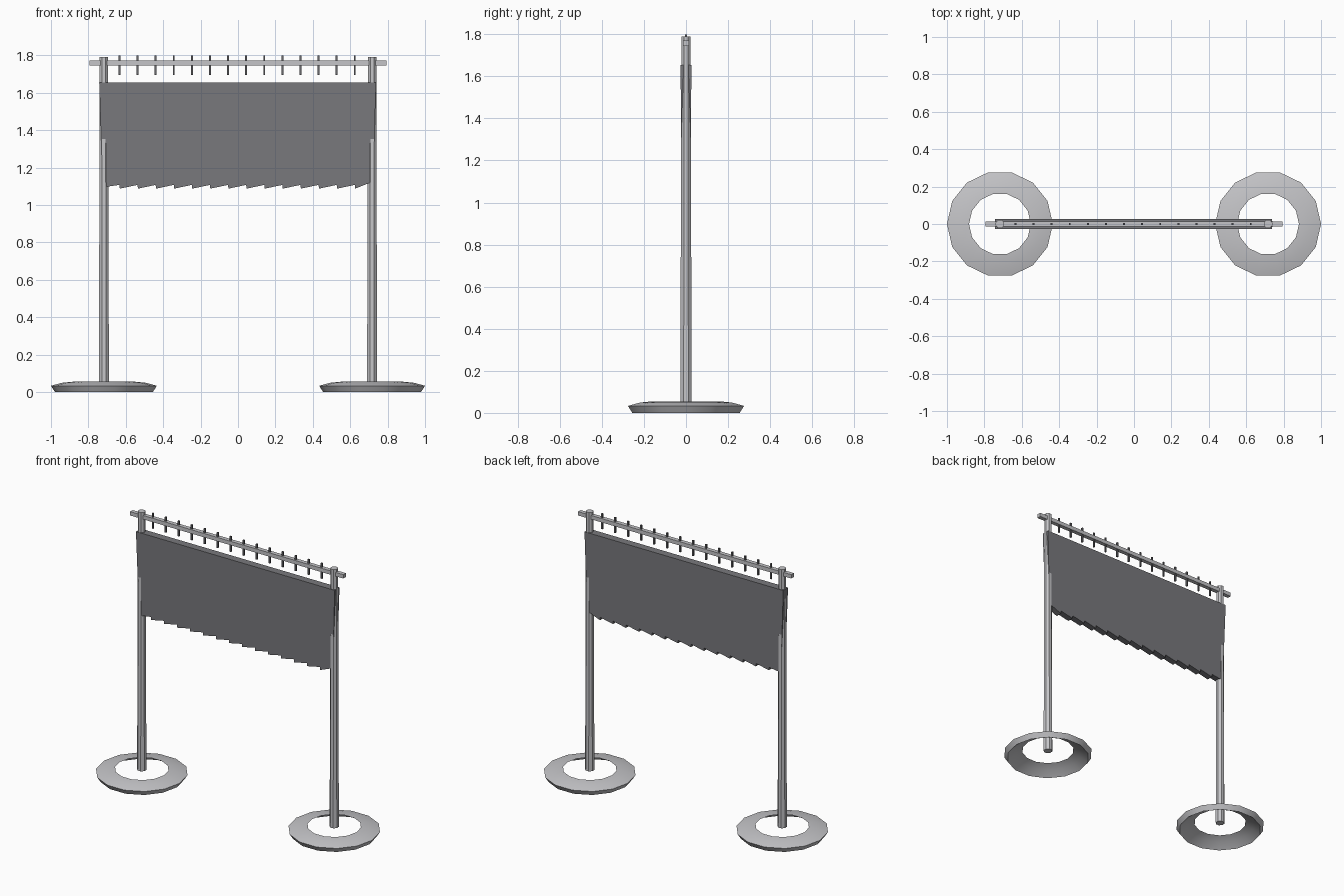
import bpy, bmesh, math
from mathutils import Matrix

cube = bpy.data.objects.get("Cube")
if cube:
    bpy.data.objects.remove(cube, do_unlink=True)


def material(name, r, g, b):
    m = bpy.data.materials.new(name)
    m.use_nodes = True
    m.diffuse_color = (r, g, b, 1)
    bsdf = next(n for n in m.node_tree.nodes if n.type == 'BSDF_PRINCIPLED')
    bsdf.inputs["Base Color"].default_value = (r, g, b, 1)
    return m


METAL = material("light grey metal", 0.56, 0.56, 0.58)
CLOTH = material("dark grey cloth", 0.19, 0.19, 0.205)
PIN = material("dark pin metal", 0.14, 0.14, 0.15)


def finish(name, bm, mat, smooth=None):
    bmesh.ops.recalc_face_normals(bm, faces=bm.faces[:])
    mesh = bpy.data.meshes.new(name)
    bm.to_mesh(mesh)
    bm.free()
    mesh.materials.append(mat)
    ob = bpy.data.objects.new(name, mesh)
    bpy.context.collection.objects.link(ob)
    if smooth:
        bpy.ops.object.select_all(action='DESELECT')
        ob.select_set(True)
        bpy.context.view_layer.objects.active = ob
        bpy.ops.object.shade_smooth_by_angle(angle=math.radians(smooth))
    return ob


def box(name, center, size, mat):
    bm = bmesh.new()
    bmesh.ops.create_cube(bm, size=1, matrix=Matrix.Translation(center) @ Matrix.Diagonal((*size, 1)))
    return finish(name, bm, mat)


def ring(name, x, profile, sides, mat):
    # Lathe a closed (radius, z) section around a vertical axis
    bm = bmesh.new()
    loops = []
    for i in range(sides):
        a = 2 * math.pi * i / sides
        loops.append([bm.verts.new((x + r * math.cos(a), r * math.sin(a), z)) for r, z in profile])
    n = len(profile)
    for i in range(sides):
        p, q = loops[i], loops[(i + 1) % sides]
        for j in range(n):
            k = (j + 1) % n
            bm.faces.new((p[j], q[j], q[k], p[k]))
    return finish(name, bm, mat, 40)


# Ring feet and tapered octagonal posts
POST_X = 0.717
FOOT = [(0.165, 0.055), (0.225, 0.049), (0.283, 0.033), (0.262, 0.0), (0.215, 0.034)]
for side, x in (("left", POST_X), ("right", -POST_X)):
    ring(side + "_foot", x, FOOT, 14, METAL)
    bm = bmesh.new()
    bmesh.ops.create_cone(bm, cap_ends=True, segments=8, radius1=0.029, radius2=0.024, depth=1.74,
                          matrix=Matrix.Translation((x, 0, 0.92)) @ Matrix.Rotation(math.pi / 8, 4, 'Z'))
    finish(side + "_post", bm, METAL)

# Top rail with evenly spaced pins through it
box("top_rail", (0, 0, 1.758), (1.588, 0.028, 0.026), METAL)
PINS, FIRST, STEP = 14, -0.634, 0.0968
for i in range(PINS):
    box(f"pin_{i + 1}", (FIRST + i * STEP, 0, 1.747), (0.01, 0.01, 0.104), PIN)

# Hanging panel with a sawtooth hem, thicker at the top
LOW, HIGH, TOP = 1.087, 1.107, 1.655
outline = [(-0.742, TOP), (-0.724, 1.14), (-0.705, 1.097)]
for i in range(PINS):
    x = FIRST + i * STEP
    outline += [(x, HIGH), (x + 0.002, LOW)]
outline += [(0.722, 1.125), (0.738, TOP)]
bm = bmesh.new()
faces = []
for s in (-1, 1):
    verts = [bm.verts.new((x, s * (0.021 + 0.005 * (z - LOW) / (TOP - LOW)), z)) for x, z in outline]
    bm.faces.new(verts)
    faces.append(verts)
front, back = faces
for i in range(len(outline)):
    j = (i + 1) % len(outline)
    bm.faces.new((front[i], front[j], back[j], back[i]))
finish("hanging_panel", bm, CLOTH)
